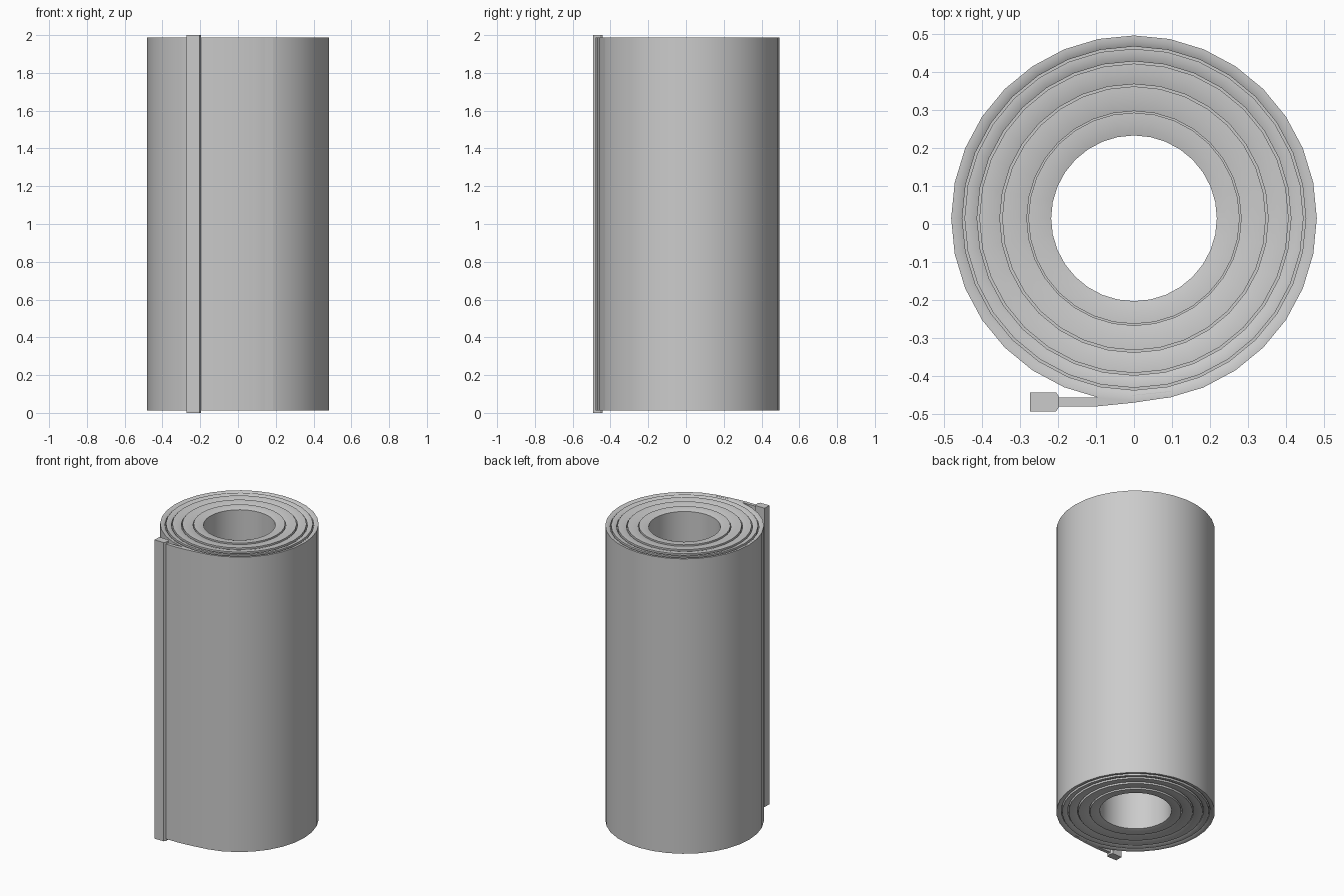
import bpy, bmesh, math

if "Cube" in bpy.data.objects:
    bpy.data.objects.remove(bpy.data.objects["Cube"])

CY, SEG = 0.015, 32      # roll axis offset in y, sides of the roll
Z0, Z1 = 0.013, 1.987    # height range of the rolled sheet


def finish(name, bm):
    bmesh.ops.recalc_face_normals(bm, faces=bm.faces[:])
    me = bpy.data.meshes.new(name)
    bm.to_mesh(me)
    bm.free()
    ob = bpy.data.objects.new(name, me)
    bpy.context.collection.objects.link(ob)
    bpy.ops.object.select_all(action='DESELECT')
    ob.select_set(True)
    bpy.context.view_layer.objects.active = ob
    bpy.ops.object.shade_smooth_by_angle(angle=math.radians(30))
    return ob


def lathe(name, profile):
    """Closed (radius, z) profile turned around the roll axis."""
    bm = bmesh.new()
    rings = []
    for i in range(SEG):
        a = 2 * math.pi * i / SEG
        rings.append([bm.verts.new((r * math.cos(a), CY + r * math.sin(a), z))
                      for r, z in profile])
    n = len(profile)
    for i in range(SEG):
        p, q = rings[i], rings[(i + 1) % SEG]
        for j in range(n):
            k = (j + 1) % n
            bm.faces.new((p[j], q[j], q[k], p[k]))
    return finish(name, bm)


def prism(name, outline, z0, z1):
    """Upright extrusion of an xy outline."""
    bm = bmesh.new()
    low = [bm.verts.new((x, y, z0)) for x, y in outline]
    high = [bm.verts.new((x, y, z1)) for x, y in outline]
    n = len(outline)
    bm.faces.new(low)
    bm.faces.new(high)
    for j in range(n):
        k = (j + 1) % n
        bm.faces.new((low[j], low[k], high[k], high[j]))
    return finish(name, bm)


# wound layers: inner radius, mid crease, outer radius
layers = [(0.218, 0.248, 0.278), (0.282, 0.315, 0.347), (0.353, 0.38, 0.407),
          (0.413, 0.43, 0.446), (0.452, 0.466, 0.481)]
for i, (a, m, b) in enumerate(layers):
    d = 0.008
    lathe(f"roll_layer_{i + 1}", [(a, Z0 + d), (m, Z0), (b, Z0),
                                  (b, Z1), (m, Z1), (a, Z1 - d)])

# floors deep in the slots between layers
for i in range(len(layers) - 1):
    a, b = layers[i][2] - 0.002, layers[i + 1][0] + 0.002
    lathe(f"roll_core_{i + 1}", [(a, Z0 + 0.03), (b, Z0 + 0.03),
                                 (b, Z1 - 0.03), (a, Z1 - 0.03)])

# loose end of the sheet leaving the roll
prism("sheet_end", [(0.184, -0.430), (0.094, -0.456), (0, -0.470), (-0.1, -0.480),
                    (-0.205, -0.480), (-0.205, -0.457), (-0.1, -0.457),
                    (0, -0.450), (0.094, -0.440)], Z0, Z1)

# stiff bar along the edge of the sheet
prism("edge_bar", [(-0.273, -0.493), (-0.205, -0.493), (-0.197, -0.481),
                   (-0.197, -0.455), (-0.205, -0.443), (-0.273, -0.443)], 0, 2)
